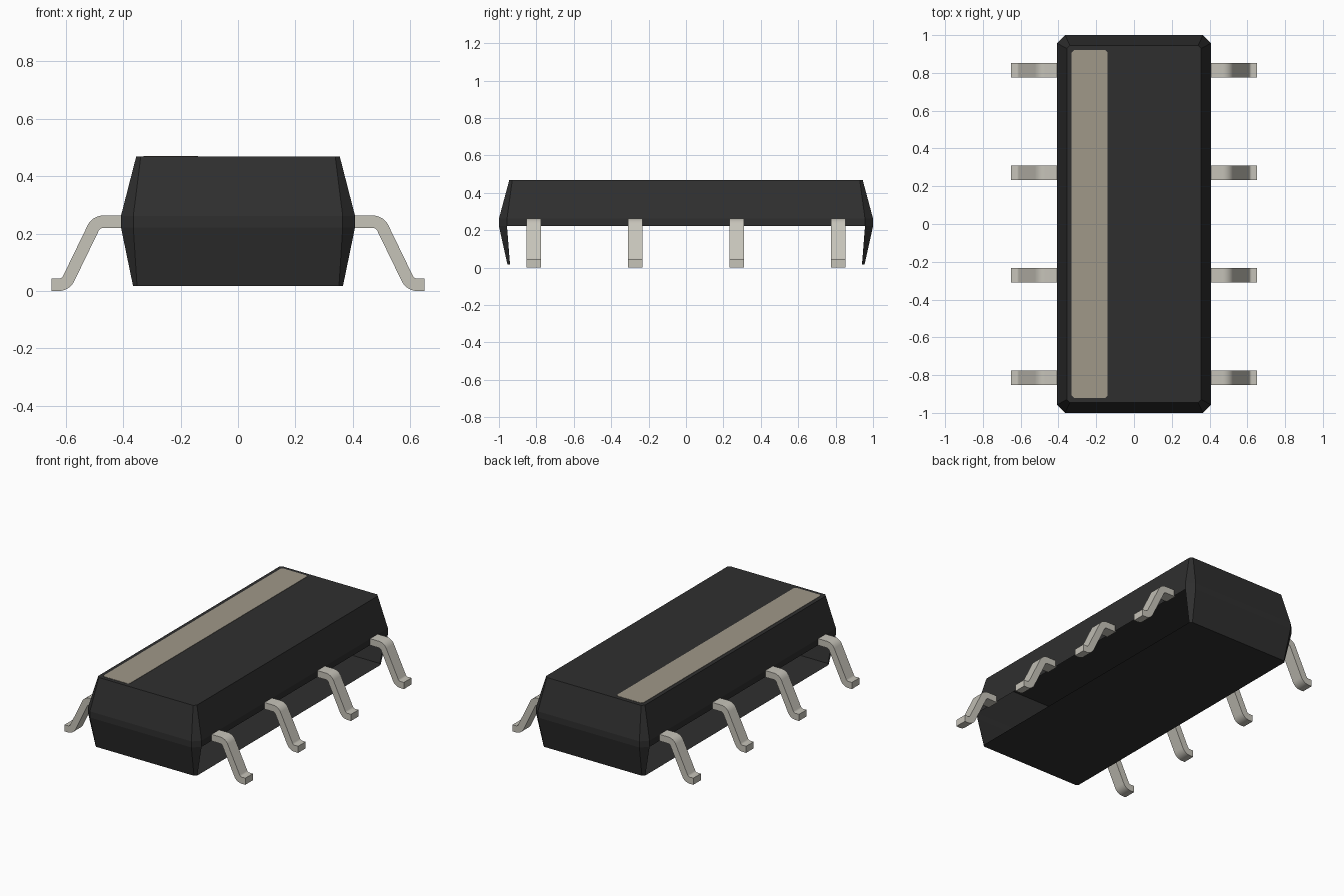
import bpy, bmesh, math

old = bpy.data.objects.get("Cube")
if old:
    bpy.data.objects.remove(old, do_unlink=True)


def make_material(name, rgb, roughness=0.6):
    mat = bpy.data.materials.new(name)
    mat.use_nodes = True
    mat.diffuse_color = (*rgb, 1)
    bsdf = mat.node_tree.nodes["Principled BSDF"]
    bsdf.inputs["Base Color"].default_value = (*rgb, 1)
    bsdf.inputs["Roughness"].default_value = roughness
    return mat


black = make_material("black plastic", (0.028, 0.028, 0.028))
beige = make_material("beige print", (0.35, 0.314, 0.25))
silver = make_material("dull silver", (0.565, 0.546, 0.485), 0.4)


def add_object(name, bm, mat):
    mesh = bpy.data.meshes.new(name)
    bm.to_mesh(mesh)
    bm.free()
    mesh.materials.append(mat)
    obj = bpy.data.objects.new(name, mesh)
    bpy.context.collection.objects.link(obj)
    return obj


def clipped_rectangle(x, y, cut):
    """Counter-clockwise rectangle with clipped corners; edge 0 faces +x."""
    return [(x, -y + cut), (x, y - cut), (x - cut, y), (-x + cut, y),
            (-x, y - cut), (-x, -y + cut), (-x + cut, -y), (x - cut, -y)]


# Body: four stacked rings, open along the lower long sides behind the pins
levels = [(0.018, 0.366, 0.955, 0.014), (0.222, 0.408, 1.0, 0.043),
          (0.262, 0.408, 1.0, 0.043), (0.468, 0.355, 0.945, 0.016)]
bm = bmesh.new()
rings = [[bm.verts.new((px, py, z)) for px, py in clipped_rectangle(x, y, c)]
         for z, x, y, c in levels]
for level, (low, high) in enumerate(zip(rings, rings[1:])):
    for i in range(8):
        j = (i + 1) % 8
        if level == 0 and i in (0, 4):
            continue
        bm.faces.new((low[i], low[j], high[j], high[i]))
bm.faces.new(rings[0][::-1])
bm.faces.new(rings[-1])
add_object("body", bm, black)

# Marking stripe along the top's right edge
bm = bmesh.new()
outline = clipped_rectangle(0.095, 0.92, 0.012)
face = bm.faces.new([bm.verts.new((x - 0.235, y, 0.467)) for x, y in outline])
top = bmesh.ops.extrude_face_region(bm, geom=[face])["geom"]
bmesh.ops.translate(bm, vec=(0, 0, 0.003),
                    verts=[g for g in top if isinstance(g, bmesh.types.BMVert)])
bmesh.ops.recalc_face_normals(bm, faces=bm.faces)
add_object("marking_stripe", bm, beige)

# Pin profile in x and z: shoulder, sloping leg and foot with rounded bends
THICK, RADIUS, STEPS = 0.043, 0.06, 8
SHOULDER_X, FOOT_X, TOP_Z = 0.47, 0.625, 0.263


def arc(cx, cz, r, start, end):
    angles = [math.radians(start + (end - start) * k / STEPS) for k in range(STEPS + 1)]
    return [(cx + r * math.cos(a), cz + r * math.sin(a)) for a in angles]


def pin_edge(r_top, r_foot):
    bends = (arc(SHOULDER_X, TOP_Z - RADIUS, r_top, 90, 27)
             + arc(FOOT_X, RADIUS, r_foot, 207, 270))
    return [(0.40, bends[0][1])] + bends + [(0.65, bends[-1][1])]


upper = pin_edge(RADIUS, RADIUS - THICK)
lower = pin_edge(RADIUS - THICK, RADIUS)


def add_pin(name, side, y, half=0.039):
    bm = bmesh.new()
    sections = []
    for (ux, uz), (lx, lz) in zip(upper, lower):
        sections.append([bm.verts.new((side * x, y + dy, z)) for x, dy, z in
                         ((ux, -half, uz), (ux, half, uz), (lx, half, lz), (lx, -half, lz))])
    for a, b in zip(sections, sections[1:]):
        for i in range(4):
            j = (i + 1) % 4
            bm.faces.new((a[i], a[j], b[j], b[i]))
    bm.faces.new(sections[0])
    bm.faces.new(sections[-1])
    bmesh.ops.recalc_face_normals(bm, faces=bm.faces)
    obj = add_object(name, bm, silver)
    bpy.ops.object.select_all(action="DESELECT")
    obj.select_set(True)
    bpy.context.view_layer.objects.active = obj
    bpy.ops.object.shade_smooth_by_angle(angle=math.radians(30))


# Four pins on each long side
for side, label in ((1, "left"), (-1, "right")):
    for n in range(4):
        add_pin(f"{label}_pin_{n + 1}", side, (n - 1.5) * 0.543)
